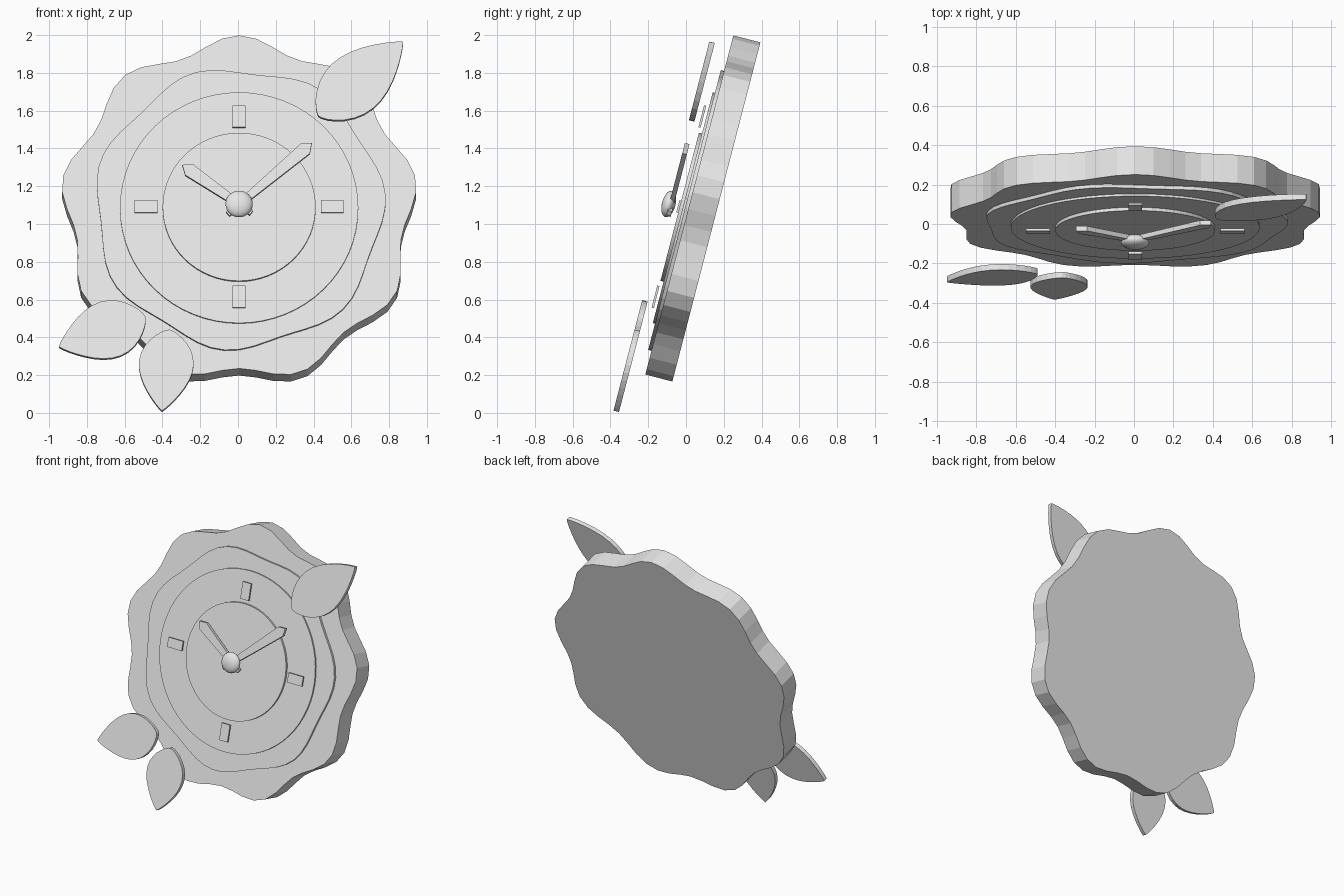
import bpy, bmesh, math
from mathutils import Matrix, Vector

if "Cube" in bpy.data.objects:
    bpy.data.objects.remove(bpy.data.objects["Cube"])

TILT = 0.254
# Clock frame: local x right, local y up the dial, local z out of the front
FRAME = Matrix.Translation((0.006, 0.012, 1.079)) @ Matrix.Rotation(math.pi / 2 - TILT, 4, 'X')

mat = bpy.data.materials.new("light_grey")
mat.diffuse_color = (0.8, 0.8, 0.8, 1)
mat.use_nodes = True
mat.node_tree.nodes["Principled BSDF"].inputs["Base Color"].default_value = mat.diffuse_color


def finish(name, bm, smooth=False):
    bmesh.ops.recalc_face_normals(bm, faces=bm.faces[:])
    me = bpy.data.meshes.new(name)
    bm.to_mesh(me)
    bm.free()
    me.materials.append(mat)
    for p in me.polygons:
        p.use_smooth = smooth
    ob = bpy.data.objects.new(name, me)
    ob.matrix_world = FRAME
    bpy.context.collection.objects.link(ob)
    return ob


def slab(name, outline, low, high):
    """Extrude a flat outline between two heights above the base plate."""
    bm = bmesh.new()
    face = bm.faces.new([bm.verts.new((x, y, low)) for x, y in outline])
    ext = bmesh.ops.extrude_face_region(bm, geom=[face])
    for v in ext["geom"]:
        if isinstance(v, bmesh.types.BMVert):
            v.co.z = high
    return finish(name, bm)


def wavy(radius, amp=0.0, lobes=0, phase=0.0, n=64):
    pts = []
    for i in range(n):
        a = 2 * math.pi * i / n
        r = radius + amp * math.cos(lobes * (a - phase))
        pts.append((r * math.cos(a), r * math.sin(a)))
    return pts


def place(pts, origin, angle):
    c, s = math.cos(angle), math.sin(angle)
    return [(origin[0] + x * c - y * s, origin[1] + x * s + y * c) for x, y in pts]


# Stacked body and dial layers
slab("base_plate", wavy(0.911, 0.039, 9, math.pi / 2), -0.148, 0.0)
slab("wavy_layer", wavy(0.757, 0.022, 7, math.radians(6)), -0.01, 0.018)
slab("dial_ring", wavy(0.631), 0.0, 0.03)
slab("dial_center", wavy(0.405), 0.01, 0.047)

# Four hour marks
mark = [(-0.06, -0.034), (0.06, -0.034), (0.06, 0.034), (-0.06, 0.034)]
for i in range(4):
    a = i * math.pi / 2
    slab(f"hour_mark_{i + 1}", place(mark, (0.493 * math.cos(a), 0.493 * math.sin(a)), a), 0.045, 0.057)

# Hands, pointed at the tip and narrowing toward the hub
for name, length, deg in (("minute_hand", 0.51, 41), ("hour_hand", 0.37, 144.5)):
    hand = [(-0.08, -0.015), (length - 0.045, -0.036), (length, 0),
            (length - 0.045, 0.036), (-0.08, 0.015)]
    slab(name, place(hand, (0, 0), math.radians(deg)), 0.08, 0.105)

# Flattened hub
bm = bmesh.new()
bmesh.ops.create_uvsphere(bm, u_segments=32, v_segments=16, radius=0.072)
bmesh.ops.scale(bm, vec=Vector((1, 1, 0.5)), verts=bm.verts[:])
bmesh.ops.translate(bm, vec=Vector((0, 0, 0.107)), verts=bm.verts[:])
finish("hub", bm, True)


# Leaves, from base point to tip
def leaf(name, base, tip, half, n=16):
    d = Vector(tip) - Vector(base)
    side = []
    for i in range(1, n):
        t = 0.5 - 0.5 * math.cos(math.pi * i / n)
        side.append((t * d.length, half * math.sin(math.pi * t ** 0.8) ** 0.85))
    pts = [(0, 0)] + [(x, -y) for x, y in side] + [(d.length, 0)] + side[::-1]
    slab(name, place(pts, base, math.atan2(d.y, d.x)), 0.085, 0.115)


leaf("top_leaf", (0.42, 0.48), (0.867, 0.885), 0.163)
leaf("left_leaf", (-0.496, -0.618), (-0.954, -0.782), 0.157)
leaf("bottom_leaf", (-0.369, -0.689), (-0.409, -1.132), 0.145)
